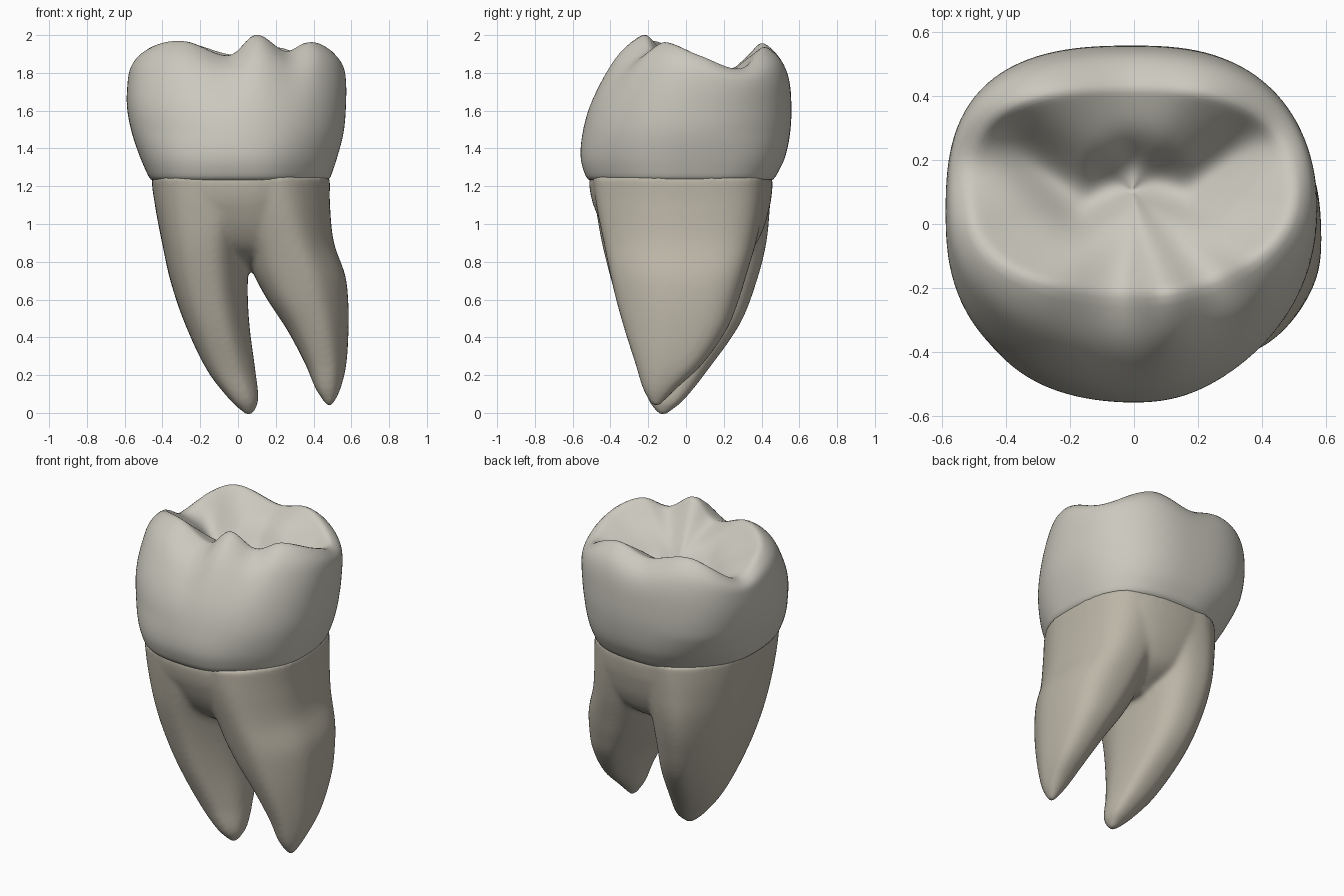
import bpy, bmesh
from math import cos, sin, tau, atan2, exp
from mathutils import Vector

if "Cube" in bpy.data.objects:
    bpy.data.objects.remove(bpy.data.objects["Cube"])

SEG = 128


def spline(table, t):
    """Smooth interpolation through rows of (key, values...), keys ascending."""
    n = len(table)
    i = 0
    while i < n - 2 and t > table[i + 1][0]:
        i += 1
    a, b = table[i], table[i + 1]
    p, q = table[max(i - 1, 0)], table[min(i + 2, n - 1)]
    h = b[0] - a[0]
    u = (t - a[0]) / h
    out = []
    for k in range(1, len(a)):
        m0 = (b[k] - p[k]) / (b[0] - p[0]) * h
        m1 = (q[k] - a[k]) / (q[0] - a[0]) * h
        out.append((2*u**3 - 3*u*u + 1)*a[k] + (u**3 - 2*u*u + u)*m0
                   + (3*u*u - 2*u**3)*b[k] + (u**3 - u*u)*m1)
    return out


def outline(ext, ang, scale=1.0, neck=0.0):
    """Point on a rounded-square section; neck blends crown to root corners."""
    x0, x1, y0, y1 = ext
    c, s = cos(ang), sin(ang)
    p = (1 - neck) * (2.375 - 0.25 * c + 0.28 * s) + neck * (2.35 + 0.9 * c * s)
    r = (abs(c)**p + abs(s)**p) ** (-1 / p) * scale
    return (x0 + x1)/2 + (x1 - x0)/2*r*c, (y0 + y1)/2 + (y1 - y0)/2*r*s


def skin(bm, rings):
    """Bridge rings of points and close both ends with a fan."""
    vs = [[bm.verts.new(p) for p in ring] for ring in rings]
    for lo, hi in zip(vs, vs[1:]):
        for i in range(SEG):
            j = (i + 1) % SEG
            bm.faces.new((lo[i], lo[j], hi[j], hi[i]))
    for ring, flip in ((vs[0], True), (vs[-1], False)):
        mid = bm.verts.new(sum((v.co for v in ring), Vector()) / SEG)
        for i in range(SEG):
            f = (ring[i], ring[(i + 1) % SEG], mid)
            bm.faces.new(f[::-1] if flip else f)


def finish(bm, name, color, voxel, iterations):
    bmesh.ops.recalc_face_normals(bm, faces=bm.faces)
    me = bpy.data.meshes.new(name)
    bm.to_mesh(me)
    bm.free()
    ob = bpy.data.objects.new(name, me)
    bpy.context.collection.objects.link(ob)
    if voxel:
        m = ob.modifiers.new("merge", 'REMESH')
        m.mode, m.voxel_size, m.use_smooth_shade = 'VOXEL', voxel, True
    m = ob.modifiers.new("soften", 'SMOOTH')
    m.factor, m.iterations = 0.5, iterations
    me.polygons.foreach_set("use_smooth", [True] * len(me.polygons))
    mat = bpy.data.materials.new(name + "_color")
    mat.diffuse_color = color
    mat.use_nodes = True
    mat.node_tree.nodes["Principled BSDF"].inputs["Base Color"].default_value = mat.diffuse_color
    me.materials.append(mat)


# Crown wall: height fraction, then x and y limits
WALL = [(0, -.46, .483, -.512, .46), (.05, -.468, .487, -.526, .468),
        (.2, -.515, .523, -.558, .522), (.4, -.563, .56, -.547, .552),
        (.6, -.588, .572, -.505, .558), (.8, -.585, .572, -.42, .545),
        (.92, -.57, .555, -.335, .505), (1, -.52, .505, -.225, .43)]
RIM = WALL[-1][1:]
CX, CY = (RIM[0] + RIM[1]) / 2, (RIM[2] + RIM[3]) / 2

# Rim cusps and dips going round the chewing surface
CUSPS = [(-.32, -.2, 1.985), (-.04, -.25, 1.895), (.1, -.24, 2.025),
         (.27, -.2, 1.92), (.4, -.12, 1.98), (.52, .08, 1.9), (.48, .29, 1.83),
         (.22, .44, 1.95), (-.02, .45, 1.9), (-.35, .43, 1.97), (-.52, .2, 1.81),
         (-.5, 0, 1.91)]
PEAKS = sorted((atan2((y - CY) / (RIM[3] - CY), (x - CX) / (RIM[1] - CX)) % tau, z)
               for x, y, z in CUSPS)
PEAKS = ([(a - tau, z) for a, z in PEAKS[-2:]] + PEAKS
         + [(a + tau, z) for a, z in PEAKS[:2]])
MEAN = 1.92


def rim_height(ang):
    return spline(PEAKS, ang)[0]


# Zigzag fissure across the chewing surface
FISSURE = [Vector(p) for p in ((-.46, .34), (-.17, .06), (0, .18), (.17, .1), (.43, .32))]


def groove(x, y):
    p, best = Vector((x, y)), 9
    for a, b in zip(FISSURE, FISSURE[1:]):
        u = max(0, min(1, (p - a).dot(b - a) / (b - a).length_squared))
        best = min(best, (p - a.lerp(b, u)).length)
    return exp(-(best / .08) ** 2)


ANG = [tau * i / SEG for i in range(SEG)]
rings = []
for k in range(41):
    t = k / 40
    ext = spline(WALL, t)
    rings.append([(*outline(ext, a, 1, max(0, 1 - t / .4)),
                   1.2 + t * (MEAN - 1.2) + (rim_height(a) - MEAN) * t ** 3.5) for a in ANG])
for k in range(1, 30):
    s = 1 - k / 30
    ring = []
    for a in ANG:
        x, y = outline(RIM, a, s)
        low = MEAN + (rim_height(a) - MEAN) * s      # flatten cusp ridges inward
        z = 1.73 + (low - 1.73) * s ** (.9 + .9 * cos(a) ** 2)
        ring.append((x, y, z - .08 * groove(x, y) * (1 - s ** 5)))
    rings.append(ring)
bm = bmesh.new()
skin(bm, rings)
finish(bm, "crown", (.6, .585, .515, 1), 0, 10)

# Roots: height, then x and y limits
LEFT = [(-.012, .045, .075, -.14, -.11), (.06, -.035, .107, -.195, -.02),
        (.22, -.16, .092, -.245, .11), (.47, -.28, .06, -.33, .285),
        (.7, -.358, .052, -.395, .375), (.9, -.402, .075, -.445, .425),
        (1.1, -.44, .17, -.48, .445), (1.25, -.46, .26, -.5, .455)]
RIGHT = [(.038, .47, .5, -.18, -.14), (.12, .415, .54, -.225, -.06),
         (.25, .36, .572, -.265, .08), (.44, .26, .585, -.325, .215),
         (.6, .155, .583, -.37, .28), (.73, .085, .567, -.4, .32),
         (.9, .02, .508, -.435, .37), (1.1, -.11, .487, -.475, .415),
         (1.25, -.22, .487, -.495, .435)]
TRUNK = [(.76, .03, .11, -.16, .16), (.85, -.13, .25, -.33, .33),
         (.95, -.3, .4, -.42, .4), (1.1, -.43, .475, -.49, .445),
         (1.2, -.455, .484, -.512, .458), (1.25, -.455, .48, -.512, .458)]
bm = bmesh.new()
for table in (LEFT, RIGHT, TRUNK):
    z0, z1 = table[0][0], table[-1][0]
    rings = []
    for k in range(41):
        z = z0 + (z1 - z0) * k / 40
        ext = spline(table, z)
        rings.append([(*outline(ext, a, 1, 1), z) for a in ANG])
    skin(bm, rings)
finish(bm, "roots", (.5, .465, .385, 1), .014, 10)
